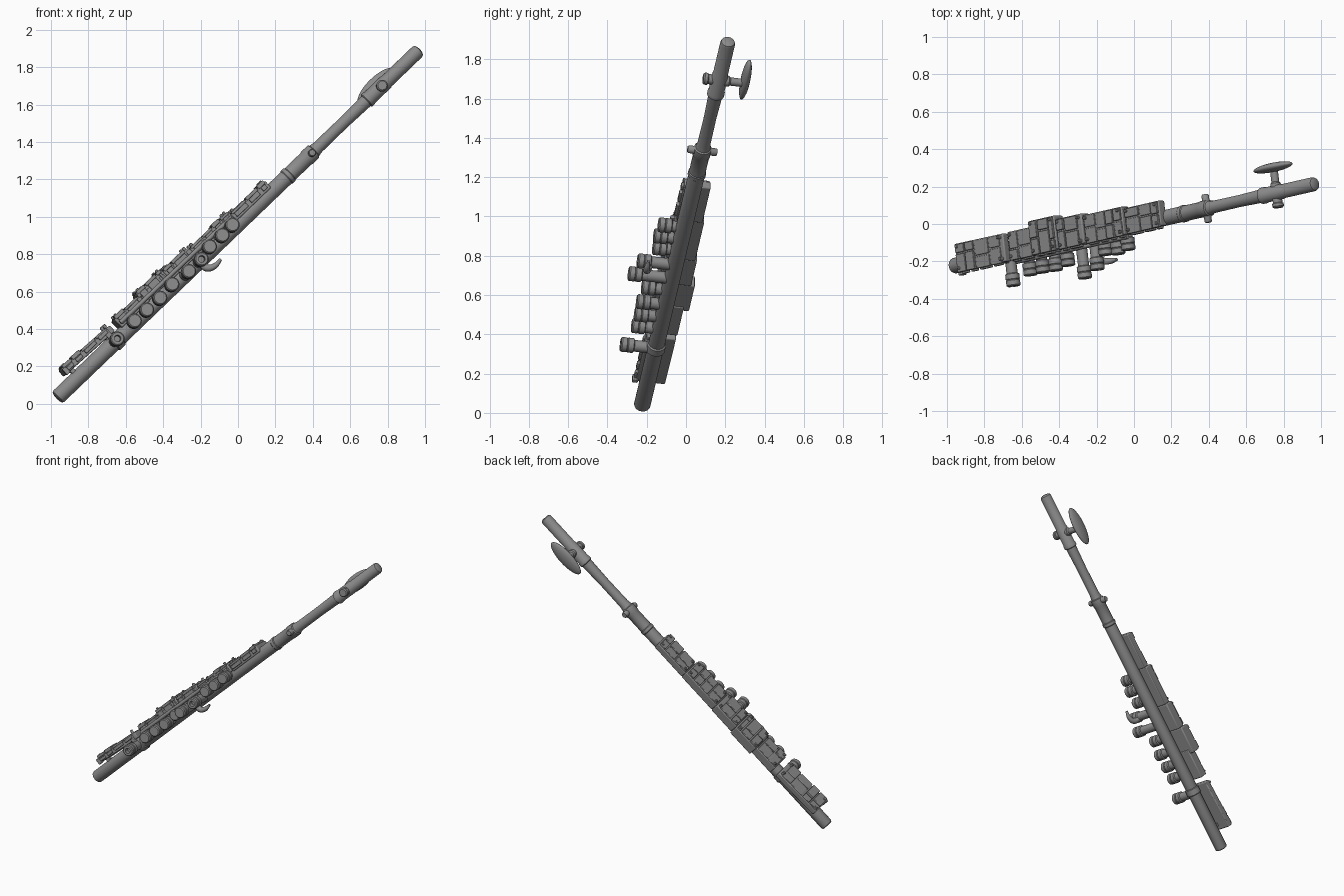
import bpy, math, random
from mathutils import Vector, Matrix

random.seed(4)
if "Cube" in bpy.data.objects:
    bpy.data.objects.remove(bpy.data.objects["Cube"])

metal = bpy.data.materials.new("grey metal")
metal.use_nodes = True
GREY = (0.26, 0.26, 0.26, 1)
metal.diffuse_color = GREY
metal.node_tree.nodes["Principled BSDF"].inputs["Base Color"].default_value = GREY

# Instrument frame: u = up side of the tube, f = key side, s = along the tube
foot = Vector((-0.967, -0.225, 0.032))
head = Vector((0.97, 0.215, 1.893))
LENGTH = (head - foot).length
axis_s = (head - foot).normalized()
axis_f = (Vector((0, -1, 0)) + axis_s * axis_s.y).normalized()
axis_u = axis_f.cross(axis_s)
if axis_u.z < 0:
    axis_u = -axis_u
axis_f = axis_s.cross(axis_u)
FRAME = Matrix((axis_u, axis_f, axis_s)).transposed().to_4x4()
FRAME.translation = foot


def finish(obj, name, local=None, smooth=True):
    obj.name = name
    obj.data.materials.append(metal)
    obj.matrix_world = FRAME @ (local or Matrix())
    if smooth:
        bpy.ops.object.select_all(action="DESELECT")
        obj.select_set(True)
        bpy.context.view_layer.objects.active = obj
        bpy.ops.object.shade_smooth_by_angle(angle=math.radians(35))
    return obj


def lathe(name, profile, local=None, sides=32):
    """Spin (radius, height) points round the local z axis."""
    verts, faces = [], []
    for r, h in profile:
        for i in range(sides):
            a = math.tau * i / sides
            verts.append((r * math.cos(a), r * math.sin(a), h))
    for k in range(len(profile) - 1):
        for i in range(sides):
            j = (i + 1) % sides
            faces.append((k * sides + i, k * sides + j,
                          (k + 1) * sides + j, (k + 1) * sides + i))
    faces.append(tuple(reversed(range(sides))))
    faces.append(tuple(range(len(verts) - sides, len(verts))))
    mesh = bpy.data.meshes.new(name)
    mesh.from_pydata(verts, [], faces)
    obj = bpy.data.objects.new(name, mesh)
    bpy.context.collection.objects.link(obj)
    return finish(obj, name, local)


def sideways(s, u=0, sign=1):
    """Local frame whose z axis points out along the key side."""
    return Matrix.Translation((u, 0, s)) @ Matrix.Rotation(-sign * math.pi / 2, 4, "X")


def box(name, u, f, s, bevel=0.005, tilt=0):
    """Bevelled box given by its (low, high) range on each instrument axis."""
    bpy.ops.mesh.primitive_cube_add(size=1)
    obj = bpy.context.object
    mid = [(a + b) / 2 for a, b in (u, f, s)]
    size = [b - a for a, b in (u, f, s)]
    obj.data.transform(Matrix.Diagonal((*size, 1)))
    if bevel:
        mod = obj.modifiers.new("soft edges", "BEVEL")
        mod.width, mod.segments = bevel, 2
    return finish(obj, name, Matrix.Translation(mid) @ Matrix.Rotation(tilt, 4, "Y"))


def rod(name, points, radius, taper=None):
    """Round bar through instrument points (u, f, s)."""
    curve = bpy.data.curves.new(name, "CURVE")
    curve.dimensions, curve.bevel_depth = "3D", radius
    curve.bevel_resolution, curve.use_fill_caps = 3, True
    spline = curve.splines.new("BEZIER" if taper else "POLY")
    pts = spline.bezier_points if taper else spline.points
    pts.add(len(points) - 1)
    for i, (p, co) in enumerate(zip(pts, points)):
        p.co = co if taper else (*co, 1)
        if taper:
            p.handle_left_type = p.handle_right_type = "AUTO"
            p.radius = taper[i]
    obj = bpy.data.objects.new(name, curve)
    bpy.context.collection.objects.link(obj)
    obj.name = name
    curve.materials.append(metal)
    obj.matrix_world = FRAME


# Main tube: wide body, collar, sleeve, narrow neck and rounded head
lathe("tube", [
    (0.030, 0), (0.038, 0.004), (0.042, 0.014), (0.042, 1.72), (0.046, 1.725),
    (0.046, 1.745), (0.042, 1.75), (0.042, 1.87), (0.045, 1.875), (0.045, 1.925),
    (0.038, 1.93), (0.033, 1.96), (0.032, 2.15), (0.036, 2.32), (0.044, 2.325),
    (0.044, 2.345), (0.041, 2.35), (0.041, 2.47), (0.038, 2.475),
    (0.038, LENGTH - 0.018), (0.034, LENGTH - 0.006), (0.022, LENGTH)])
lathe("foot_ring", [(0.042, 0.42), (0.049, 0.425), (0.049, 0.465), (0.042, 0.47)])

# Joint lugs on both sides of the sleeve
for sign in (1, -1):
    lathe("joint_lug", [(0.02, 0), (0.02, 0.07), (0.016, 0.076)],
          sideways(1.905, 0, sign), 20)

# Hand rest: front knob, back stem and oval pad
lathe("rest_knob", [(0.026, 0), (0.026, 0.055), (0.031, 0.06), (0.031, 0.075),
                    (0.024, 0.082)], sideways(2.43), 24)
lathe("rest_stem", [(0.028, 0), (0.028, 0.05), (0.021, 0.058), (0.021, 0.12)],
      sideways(2.43, 0, -1), 24)
bpy.ops.mesh.primitive_uv_sphere_add(segments=32, ring_count=16)
pad = bpy.context.object
pad.data.transform(Matrix.Diagonal((0.052, 0.024, 0.138, 1)))
finish(pad, "rest_pad", Matrix.Translation((0.015, -0.135, 2.44)))

# Round keys: (position along tube, offset, height, open top)
keys = [(0.43, 0.005, 0.18, True), (0.57, 0.01, 0.145, False),
        (0.66, 0.007, 0.145, False), (0.755, 0.004, 0.15, False),
        (0.855, 0.012, 0.14, False), (0.955, 0.0, 0.225, False),
        (1.055, 0.0, 0.195, True), (1.145, 0.018, 0.13, False),
        (1.235, 0.015, 0.14, False), (1.315, 0.018, 0.13, False)]
for s, u, top, is_open in keys:
    r = 0.038
    profile = [(r - 0.008, 0), (r - 0.008, top - 0.07), (r, top - 0.065),
               (r, top - 0.038), (r - 0.003, top - 0.034), (r, top - 0.03),
               (r, top - 0.006), (r - 0.006, top)]
    if is_open:
        profile += [(0.018, top), (0.016, top - 0.03)]
    lathe("open_key" if is_open else "key", profile, sideways(s, u), 28)
    # Arm linking each key to the mechanism
    box("key_arm", (u, 0.085), (0.03, 0.055), (s - 0.014, s + 0.014), 0.004)

# Thumb hook beside the open key
rod("thumb_hook", [(-0.01, 0.13, 1.045), (-0.055, 0.145, 1.05),
                   (-0.075, 0.15, 1.085), (-0.072, 0.15, 1.135)],
    0.02, (1, 1, 0.8, 0.4))

# Mechanism housings: u range, f range, s range, tilt
housings = [("foot_housing", (0.05, 0.092), (-0.10, 0.05), (0.12, 0.47), -0.04),
            ("lower_housing", (0.03, 0.092), (-0.10, 0.05), (0.51, 0.72), 0),
            ("middle_housing", (0.035, 0.108), (-0.13, 0.05), (0.69, 0.88), 0),
            ("bridge_housing", (0.03, 0.096), (-0.11, 0.05), (0.88, 1.07), 0),
            ("upper_housing", (0.025, 0.084), (-0.10, 0.05), (1.07, 1.36), 0),
            ("end_housing", (0.018, 0.066), (-0.09, 0.045), (1.36, 1.62), 0)]
for name, u, f, s, tilt in housings:
    box(name, u, f, s, 0.006, tilt)
    # Overlapping cover panels with narrow gaps
    start = s[0] + 0.008
    while start < s[1] - 0.03:
        end = min(start + random.uniform(0.05, 0.1), s[1] - 0.008)
        split = random.uniform(f[0] + 0.05, f[1] - 0.05)
        for lo, hi in ((f[0] + 0.005, split - 0.004), (split + 0.004, f[1] + 0.006)):
            rise = random.choice((0.005, 0.009, 0.013))
            shift = -math.sin(tilt) * ((s[0] + s[1]) / 2 - (start + end) / 2)
            box("cover_panel", (u[1] - 0.01 + shift, u[1] + rise + shift),
                (lo, hi), (start, end), 0.003, tilt)
        # Square lever plate on the key side
        box("lever_plate", (u[0] + 0.012, u[1] - 0.01), (f[1] - 0.01, f[1] + 0.014),
            (start + 0.008, end - 0.008), 0.004)
        start = end + 0.008
    # Corner screws
    for ff in (f[0] + 0.018, f[1] - 0.016):
        for ss in (s[0] + 0.022, s[1] - 0.022):
            lathe("screw", [(0.009, 0), (0.009, 0.026), (0.006, 0.029)],
                  Matrix.Translation((u[1] - 0.01, ff, ss))
                  @ Matrix.Rotation(math.pi / 2, 4, "Y"), 12)

# Long hinge rods and the posts that hold them
rod("hinge_rod", [(0.056, 0.062, 0.52), (0.05, 0.062, 1.35)], 0.012)
rod("back_rod", [(0.06, -0.06, 0.52), (0.045, -0.06, 1.6)], 0.01)
for s in (0.16, 0.42, 0.6, 0.8, 1.0, 1.2, 1.4, 1.58):
    box("post", (0.02, 0.06), (-0.02, 0.02), (s - 0.012, s + 0.012), 0.004)
# Foot end lever
box("foot_lever", (0.05, 0.09), (0.04, 0.07), (0.115, 0.14), 0.004)
